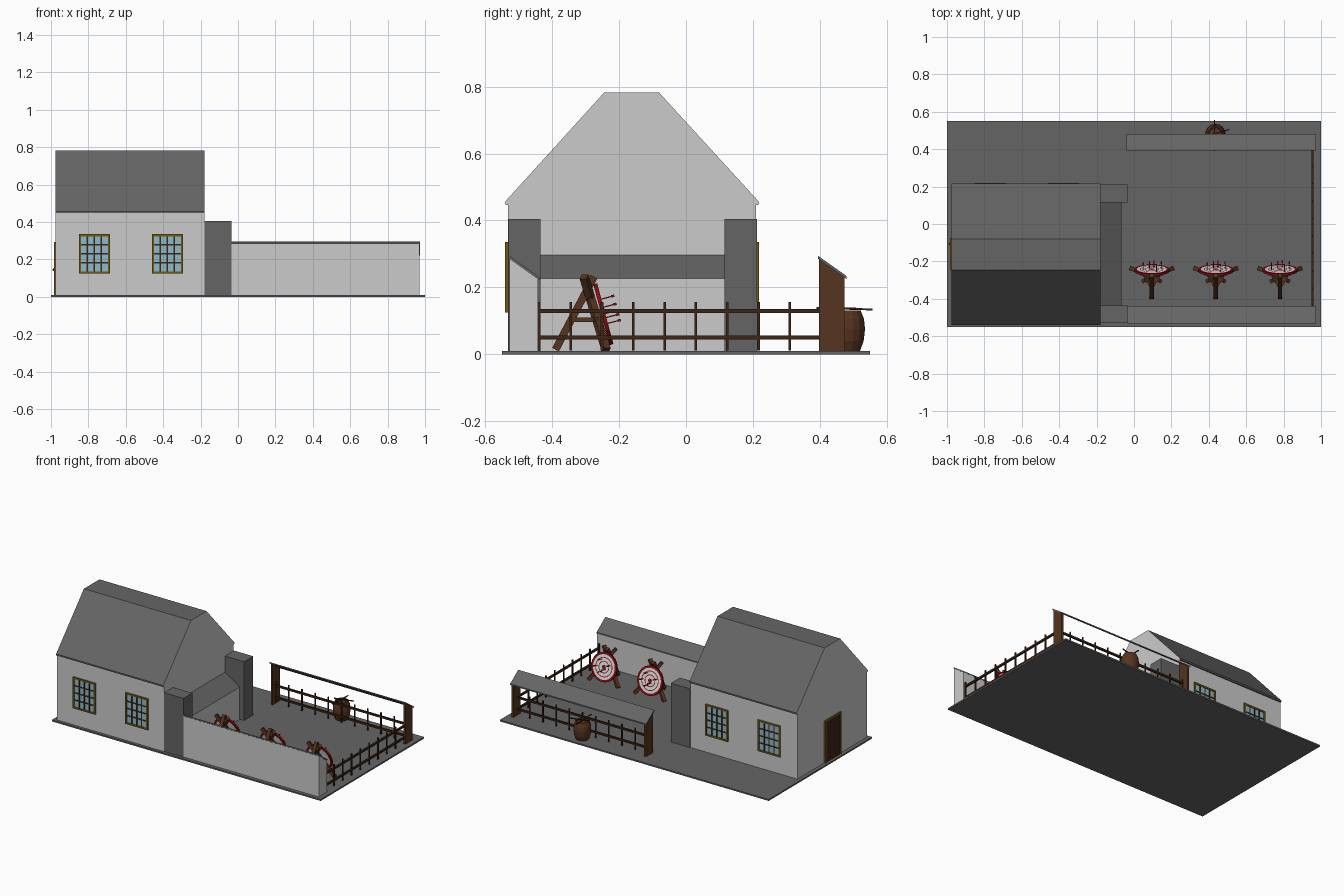
import bpy, bmesh, math
from mathutils import Vector, Matrix

if "Cube" in bpy.data.objects:
    bpy.data.objects.remove(bpy.data.objects["Cube"])


def mat(name, rgb):
    m = bpy.data.materials.new(name)
    m.diffuse_color = (*rgb, 1)
    m.use_nodes = True
    m.node_tree.nodes["Principled BSDF"].inputs["Base Color"].default_value = m.diffuse_color
    return m


STONE = mat("dark_grey_stone", (0.13, 0.13, 0.13))
PLASTER = mat("light_grey_plaster", (0.60, 0.60, 0.60))
WOOD = mat("brown_wood", (0.095, 0.035, 0.014))
DARK = mat("dark_brown_wood", (0.045, 0.018, 0.008))
GOLD = mat("old_gold", (0.16, 0.10, 0.008))
GLASS = mat("pale_blue_glass", (0.28, 0.49, 0.58))
RED = mat("red_paint", (0.24, 0.004, 0.006))
WHITE = mat("white_paint", (0.72, 0.72, 0.72))


def finish(name, bm, *mats):
    bmesh.ops.recalc_face_normals(bm, faces=bm.faces[:])
    me = bpy.data.meshes.new(name)
    bm.to_mesh(me)
    bm.free()
    for m in mats:
        me.materials.append(m)
    ob = bpy.data.objects.new(name, me)
    bpy.context.collection.objects.link(ob)
    return ob


def add_box(bm, lo, hi):
    lo, hi = Vector(lo), Vector(hi)
    M = Matrix.Translation((lo + hi) / 2) @ Matrix.Diagonal((*(hi - lo), 1))
    bmesh.ops.create_cube(bm, size=1, matrix=M)


def box(name, lo, hi, m):
    bm = bmesh.new()
    add_box(bm, lo, hi)
    return finish(name, bm, m)


def add_rod(bm, p, q, r, sides=4):
    p, q = Vector(p), Vector(q)
    d = q - p
    M = (Matrix.Translation((p + q) / 2) @ d.to_track_quat('Z', 'Y').to_matrix().to_4x4()
         @ Matrix.Rotation(math.pi / sides, 4, 'Z'))
    bmesh.ops.create_cone(bm, cap_ends=True, segments=sides, radius1=r, radius2=r,
                          depth=d.length, matrix=M)


def prism(name, pts, place, a, b, mats, rule=None):
    """Extrude a 2D profile from a to b; place(u, v, t) gives the 3D point."""
    bm = bmesh.new()
    A = [bm.verts.new(place(u, v, a)) for u, v in pts]
    B = [bm.verts.new(place(u, v, b)) for u, v in pts]
    bm.faces.new(A)
    bm.faces.new(B)
    n = len(pts)
    for i in range(n):
        bm.faces.new((A[i], A[(i + 1) % n], B[(i + 1) % n], B[i]))
    bmesh.ops.recalc_face_normals(bm, faces=bm.faces[:])
    if rule:
        for f in bm.faces:
            f.material_index = int(rule(f))
    return finish(name, bm, *mats)


along_x = lambda u, v, t: (t, u, v)
along_y = lambda u, v, t: (u, t, v)

# Ground slab
box("base_slab", (-1, -0.55, 0), (1, 0.55, 0.01), STONE)

# House with roof faces picked by height and direction
prism("house", [(-0.532, 0.01), (-0.532, 0.447), (-0.54, 0.447), (-0.54, 0.457),
                (-0.245, 0.782), (-0.08, 0.782), (0.217, 0.457), (0.217, 0.447),
                (0.209, 0.447), (0.209, 0.01)],
      along_x, -0.975, -0.178, (PLASTER, STONE),
      lambda f: abs(f.normal.x) < 0.5 and f.calc_center_median().z > 0.44)

# Corner pillars and the lean-to between them
box("front_pillar", (-0.18, -0.53, 0.01), (-0.035, -0.435, 0.405), STONE)
box("back_pillar", (-0.18, 0.115, 0.01), (-0.035, 0.212, 0.405), STONE)
top_rule = lambda f: f.calc_center_median().z > 0.22 and f.normal.z > 0.2
prism("lean_to", [(-0.18, 0.01), (-0.18, 0.298), (-0.068, 0.226), (-0.068, 0.01)],
      along_y, -0.435, 0.115, (PLASTER, STONE), top_rule)

# Yard wall at the front with sloping cap
prism("yard_wall", [(-0.527, 0.01), (-0.527, 0.286), (-0.442, 0.224), (-0.442, 0.01)],
      along_x, -0.035, 0.97, (PLASTER,))
prism("yard_wall_cap", [(-0.531, 0.287), (-0.531, 0.297), (-0.438, 0.230), (-0.438, 0.221)],
      along_x, -0.035, 0.972, (STONE,))

# Back shelter: two plank posts and sloping roof
for side, x in (("left", -0.035), ("right", 0.953)):
    prism(side + "_shelter_post", [(0.398, 0.01), (0.398, 0.284), (0.474, 0.23), (0.474, 0.01)],
          along_x, x, x + 0.014, (WOOD,))
prism("shelter_roof", [(0.394, 0.286), (0.394, 0.295), (0.48, 0.234), (0.48, 0.225)],
      along_x, -0.04, 0.972, (STONE,))

# Windows: glass, frame and bars, on front and back walls
for side, y, s in (("front", -0.532, -1), ("back", 0.209, 1)):
    for n, cx in enumerate((-0.768, -0.378)):
        w, z0, z1, f = 0.083, 0.125, 0.335, 0.011
        name = f"{side}_window_{n + 1}"
        ys = lambda d: sorted((y, y + s * d))

        def strip(bm, x0, x1, a, b, d):
            l, h = ys(d)
            add_box(bm, (x0, l, a), (x1, h, b))
        bm = bmesh.new()
        strip(bm, cx - w, cx + w, z0, z1, 0.004)
        finish(name + "_glass", bm, GLASS)
        bm = bmesh.new()
        strip(bm, cx - w, cx - w + f, z0, z1, 0.009)
        strip(bm, cx + w - f, cx + w, z0, z1, 0.009)
        strip(bm, cx - w + f, cx + w - f, z0, z0 + f, 0.009)
        strip(bm, cx - w + f, cx + w - f, z1 - f, z1, 0.009)
        finish(name + "_frame", bm, GOLD)
        bm = bmesh.new()
        for k in (-1, 0, 1):
            x, z = cx + k * 0.037, 0.23 + k * 0.048
            strip(bm, x - 0.004, x + 0.004, z0 + f, z1 - f, 0.007)
            strip(bm, cx - w + f, cx + w - f, z - 0.004, z + 0.004, 0.0065)
        finish(name + "_bars", bm, DARK)

# Door on the left end wall
box("door", (-0.981, -0.235, 0.01), (-0.975, -0.085, 0.282), DARK)
bm = bmesh.new()
add_box(bm, (-0.984, -0.245, 0.01), (-0.975, -0.235, 0.292))
add_box(bm, (-0.984, -0.085, 0.01), (-0.975, -0.075, 0.292))
add_box(bm, (-0.984, -0.235, 0.282), (-0.975, -0.085, 0.292))
finish("door_frame", bm, GOLD)
bm = bmesh.new()
bmesh.ops.create_icosphere(bm, subdivisions=1, radius=0.008,
                           matrix=Matrix.Translation((-0.985, -0.105, 0.145)))
finish("door_knob", bm, GOLD)


# Fences: two rails and thin stakes
def fence(name, p, q, n):
    p, q = Vector(p), Vector(q)
    bm = bmesh.new()
    for z in (0.05, 0.129):
        add_rod(bm, p + Vector((0, 0, z)), q + Vector((0, 0, z)), 0.0085)
    for i in range(n):
        c = p.lerp(q, (i + 0.04) / n)
        add_rod(bm, c + Vector((0, 0, 0.012)), c + Vector((0, 0, 0.157)), 0.0055)
    finish(name, bm, DARK)


fence("right_fence", (0.955, -0.442, 0), (0.955, 0.4, 0), 9)
fence("back_fence", (-0.025, 0.43, 0), (0.955, 0.43, 0), 10)

# Barrel, lathed from a profile, with loose rods on the lid
bm = bmesh.new()
prof = [(0, 0.01), (0.04, 0.01), (0.051, 0.04), (0.055, 0.075), (0.052, 0.105),
        (0.042, 0.131), (0.036, 0.131), (0.034, 0.12), (0, 0.12)]
vs = [bm.verts.new((r, 0, z)) for r, z in prof]
es = [bm.edges.new(e) for e in zip(vs, vs[1:])]
bmesh.ops.spin(bm, geom=vs + es, cent=(0, 0, 0), axis=(0, 0, 1), angle=2 * math.pi, steps=16)
bmesh.ops.remove_doubles(bm, verts=bm.verts[:], dist=0.0005)
bmesh.ops.translate(bm, verts=bm.verts[:], vec=(0.435, 0.48, 0))
finish("barrel", bm, WOOD)
bm = bmesh.new()
add_rod(bm, (0.43, 0.39, 0.139), (0.43, 0.557, 0.134), 0.004)
add_rod(bm, (0.385, 0.47, 0.137), (0.51, 0.505, 0.137), 0.004)
finish("barrel_rods", bm, DARK)


# Archery targets on tripod stands
def target(n, cx):
    bm = bmesh.new()
    for s in (-1, 1):
        add_rod(bm, (cx + s * 0.11, -0.238, 0.012), (cx - s * 0.045, -0.305, 0.232), 0.015)
        add_rod(bm, (cx + s * 0.045, -0.268, 0.103), (cx, -0.345, 0.103), 0.009)
    add_rod(bm, (cx, -0.39, 0.014), (cx, -0.275, 0.232), 0.016)
    add_rod(bm, (cx - 0.06, -0.268, 0.103), (cx + 0.06, -0.268, 0.103), 0.009)
    finish(f"target_stand_{n}", bm, WOOD)

    # Disc built from rings, coloured by ring; local z is the facing direction
    M = Matrix.Translation((cx, -0.247, 0.12)) @ Matrix.Rotation(-math.radians(75), 4, 'X')
    bm = bmesh.new()
    radii = [0.006, 0.014, 0.034, 0.039, 0.058, 0.063, 0.08, 0.094]
    seg = 24
    rings = []
    for z, rs in ((0.006, radii), (-0.006, radii[::-1][:2])):
        for r in rs:
            rings.append([bm.verts.new((r * math.cos(2 * math.pi * i / seg),
                                        r * math.sin(2 * math.pi * i / seg), z))
                          for i in range(seg)])
    bm.faces.new(rings[0]).material_index = 1
    red = (1, 0, 1, 0, 1, 0, 1, 1, 1)
    for k, (a, b) in enumerate(zip(rings, rings[1:])):
        for i in range(seg):
            j = (i + 1) % seg
            bm.faces.new((a[i], a[j], b[j], b[i])).material_index = red[k]
    bm.faces.new(rings[-1])
    bm.transform(M)
    finish(f"target_disc_{n}", bm, WHITE, RED)

    # Arrows stuck in the face
    bm = bmesh.new()
    for x, y in ((-0.045, -0.02), (0.012, 0.03), (0.05, 0.0), (-0.012, 0.012), (0.025, -0.045)):
        add_rod(bm, M @ Vector((x, y, 0)), M @ Vector((x, y, 0.045)), 0.0025)
        add_rod(bm, M @ Vector((x, y, 0.036)), M @ Vector((x, y, 0.046)), 0.005)
    finish(f"target_arrows_{n}", bm, RED)


for n, cx in enumerate((0.095, 0.437, 0.78)):
    target(n + 1, cx)
